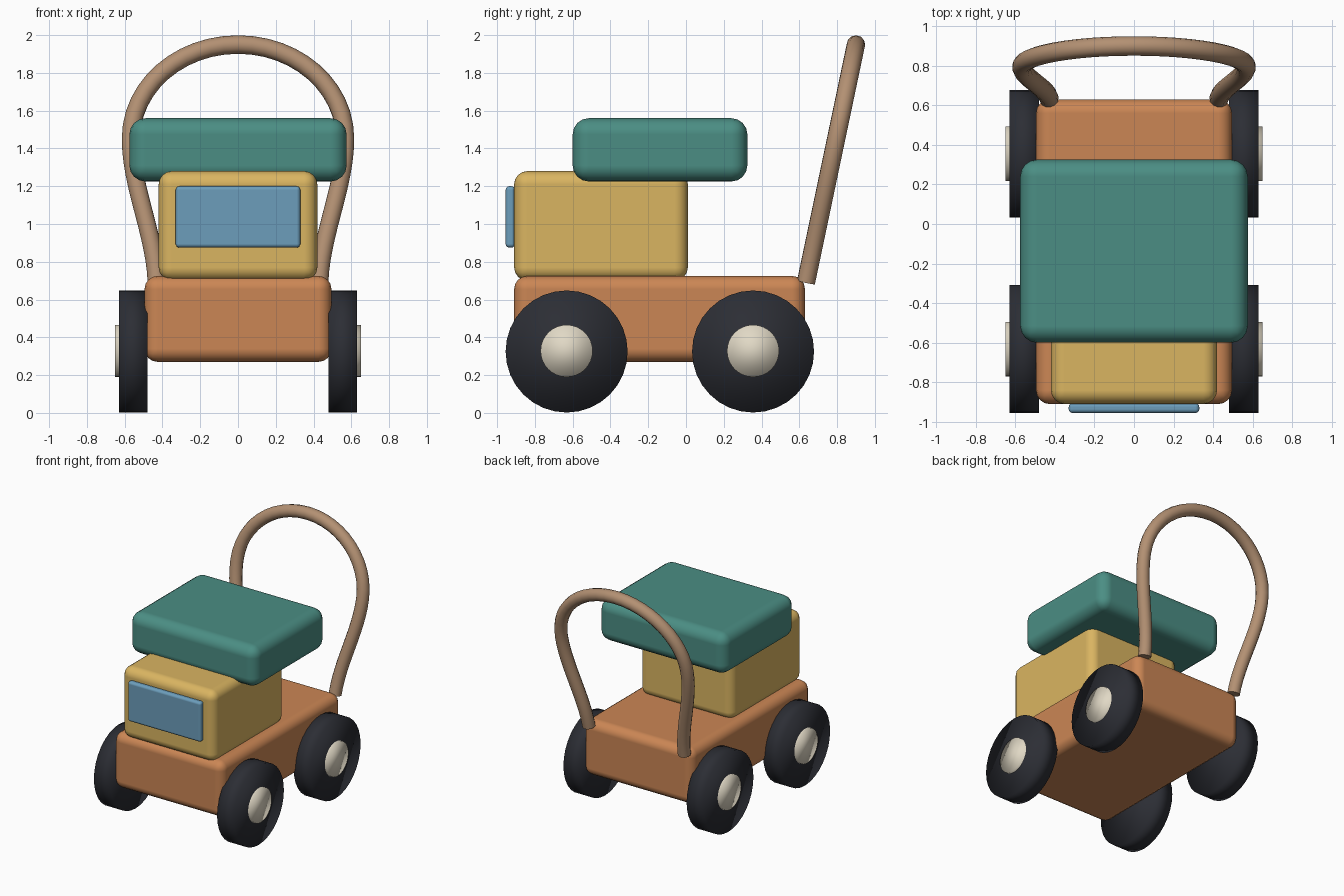
import bpy, math
from mathutils import Vector

if "Cube" in bpy.data.objects:
    bpy.data.objects.remove(bpy.data.objects["Cube"])


def material(name, rgb):
    m = bpy.data.materials.new(name)
    m.diffuse_color = (*rgb, 1)
    m.use_nodes = True
    m.node_tree.nodes["Principled BSDF"].inputs["Base Color"].default_value = m.diffuse_color
    return m


orange = material("orange", (0.60, 0.24, 0.09))
yellow = material("yellow", (0.70, 0.46, 0.12))
green = material("green", (0.07, 0.27, 0.23))
blue = material("blue", (0.15, 0.34, 0.50))
rubber = material("rubber", (0.025, 0.027, 0.035))
cream = material("cream", (0.75, 0.69, 0.56))
wood = material("wood", (0.45, 0.28, 0.17))


def rounded_box(name, lo, hi, bevel, mat):
    """Box between two corners with rounded edges."""
    lo, hi = Vector(lo), Vector(hi)
    bpy.ops.mesh.primitive_cube_add(size=1, location=(lo + hi) / 2)
    ob = bpy.context.object
    ob.name = name
    ob.scale = hi - lo
    bpy.ops.object.transform_apply(location=False, rotation=False, scale=True)
    mod = ob.modifiers.new("round", 'BEVEL')
    mod.width, mod.segments = bevel, 4
    mod.harden_normals = True
    bpy.ops.object.shade_smooth()
    ob.data.materials.append(mat)


def disc(name, x0, x1, y, z, r, mat):
    """Cylinder lying along x."""
    bpy.ops.mesh.primitive_cylinder_add(
        vertices=32, radius=r, depth=abs(x1 - x0),
        location=((x0 + x1) / 2, y, z), rotation=(0, math.pi / 2, 0))
    ob = bpy.context.object
    ob.name = name
    bpy.ops.object.shade_smooth()
    ob.data.materials.append(mat)


# Body, cabin, roof and windscreen
rounded_box("body", (-0.495, -0.91, 0.27), (0.495, 0.63, 0.725), 0.07, orange)
rounded_box("cabin", (-0.42, -0.91, 0.70), (0.42, 0.01, 1.28), 0.07, yellow)
rounded_box("roof", (-0.575, -0.60, 1.225), (0.575, 0.325, 1.56), 0.085, green)
rounded_box("windscreen", (-0.33, -0.955, 0.875), (0.33, -0.905, 1.20), 0.02, blue)

# Wheels with hub caps
for end, y in (("front", -0.632), ("rear", 0.355)):
    for side, s in (("left", -1), ("right", 1)):
        disc(f"{end}_{side}_wheel", s * 0.48, s * 0.63, y, 0.325, 0.323, rubber)
        disc(f"{end}_{side}_hub", s * 0.55, s * 0.65, y, 0.328, 0.138, cream)

# Push handle: (x, z) of left handle, point, right handle in a tilted plane
half = [((0.42, 0.50), (0.43, 0.69), (0.44, 0.95)),
        ((0.567, 1.20), (0.567, 1.45), (0.567, 1.73))]
top = ((0.31, 1.95), (0.0, 1.95), (-0.31, 1.95))
knots = half + [top] + [tuple((-x, z) for x, z in k[::-1]) for k in half[::-1]]
curve = bpy.data.curves.new("push_handle", 'CURVE')
curve.dimensions = '3D'
curve.bevel_depth, curve.bevel_resolution = 0.049, 4
curve.resolution_u = 12
curve.use_fill_caps = True
spline = curve.splines.new('BEZIER')
spline.bezier_points.add(len(knots) - 1)
for bp, knot in zip(spline.bezier_points, knots):
    a, p, b = [(x, 0.635 + (z - 0.69) * 0.21, z) for x, z in knot]
    bp.handle_left_type = bp.handle_right_type = 'FREE'
    bp.co, bp.handle_left, bp.handle_right = p, a, b
curve.materials.append(wood)
bpy.context.collection.objects.link(bpy.data.objects.new("push_handle", curve))
